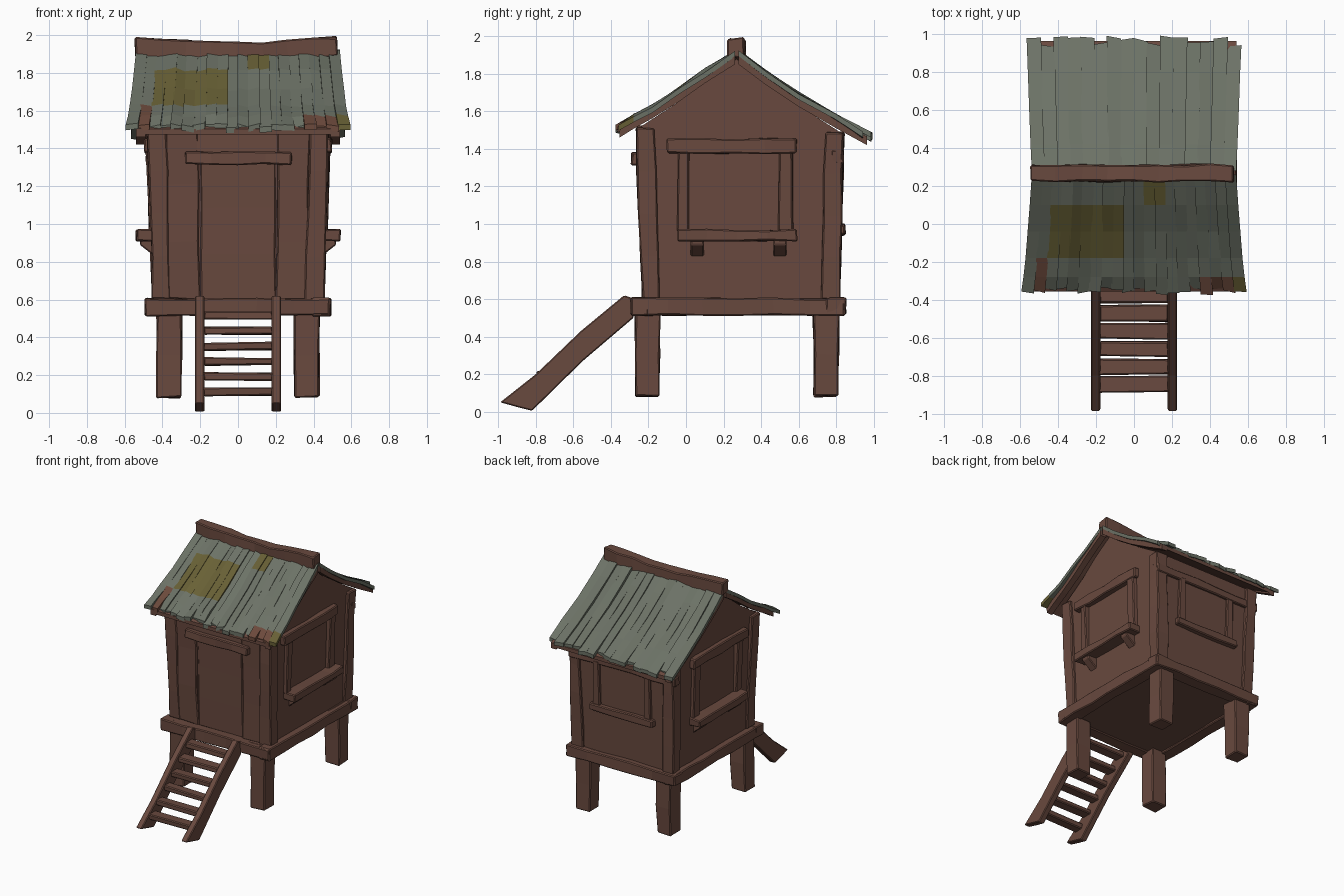
import bpy, bmesh, random
from mathutils import Vector

if "Cube" in bpy.data.objects:
    bpy.data.objects.remove(bpy.data.objects["Cube"])

random.seed(4)


def material(name, rgb):
    m = bpy.data.materials.new(name)
    m.diffuse_color = (*rgb, 1)
    m.use_nodes = True
    m.node_tree.nodes["Principled BSDF"].inputs["Base Color"].default_value = m.diffuse_color
    return m


wood = material("brown_wood", (0.141, 0.067, 0.049))
slate = material("grey_green_roof", (0.150, 0.168, 0.133))
moss = material("yellow_moss", (0.138, 0.117, 0.036))
rust = material("bare_red_wood", (0.150, 0.068, 0.045))


def finish(name, bm, mats, bevel=0.0):
    bmesh.ops.recalc_face_normals(bm, faces=bm.faces)
    me = bpy.data.meshes.new(name)
    bm.to_mesh(me)
    bm.free()
    for m in mats:
        me.materials.append(m)
    ob = bpy.data.objects.new(name, me)
    bpy.context.collection.objects.link(ob)
    if bevel:
        b = ob.modifiers.new("worn_edges", 'BEVEL')
        b.width = bevel
        b.segments = 1
    return ob


def block(name, lo, hi, lean=(0, 0), taper=0.0, cuts=0, rough=0.006):
    """Hand-cut timber: box, optionally leaning, tapered, cut along its length and roughened."""
    lo, hi = Vector(lo), Vector(hi)
    size, mid = hi - lo, (lo + hi) / 2
    bm = bmesh.new()
    bmesh.ops.create_cube(bm, size=1)
    axis = max(range(3), key=lambda i: size[i])
    if cuts:
        edges = [e for e in bm.edges
                 if abs((e.verts[0].co - e.verts[1].co)[axis]) > 0.5]
        bmesh.ops.subdivide_edges(bm, edges=edges, cuts=cuts)
    for v in bm.verts:
        t = v.co.z + 0.5
        v.co = Vector([v.co[i] * size[i] for i in range(3)])
        v.co.x *= 1 + taper * (t - 0.5)
        v.co.y *= 1 + taper * (t - 0.5)
        v.co += mid + Vector((lean[0] * t, lean[1] * t, 0))
        v.co += Vector([random.uniform(-rough, rough) for _ in range(3)])
    return finish(name, bm, [wood], 0.007)


def prism(name, pts, lo, hi, axis='x', bevel=0.006):
    """Extrude a side profile, (y, z) along x or (x, z) along y."""
    bm = bmesh.new()
    place = (lambda p, d: (d, p[0], p[1])) if axis == 'x' else (lambda p, d: (p[0], d, p[1]))
    a = [bm.verts.new(place(p, lo)) for p in pts]
    b = [bm.verts.new(place(p, hi)) for p in pts]
    bm.faces.new(a)
    bm.faces.new(b[::-1])
    for i in range(len(pts)):
        j = (i + 1) % len(pts)
        bm.faces.new((a[i], a[j], b[j], b[i]))
    return finish(name, bm, [wood], bevel)


# Walls: gabled core, slightly wider at the top
walls = prism("walls", [(-0.21, 0.55), (0.80, 0.55), (0.82, 1.49), (0.6, 1.63), (0.42, 1.75),
                        (0.27, 1.88), (0.1, 1.76), (-0.04, 1.65), (-0.24, 1.52)],
              -0.435, 0.435, bevel=0)
for v in walls.data.vertices:
    v.co.x *= 1 + 0.05 * min(v.co.z - 0.55, 0.95)

# Floor with a frame of beams
block("floor", (-0.45, -0.26, 0.53), (0.45, 0.81, 0.6))
for s in (-1, 1):
    block("floor_side_beam", (s * 0.44 - 0.05, -0.29, 0.515), (s * 0.44 + 0.05, 0.845, 0.605), cuts=5)
for y in (-0.25, 0.80):
    block("floor_end_beam", (-0.49, y - 0.05, 0.515), (0.49, y + 0.05, 0.605), cuts=4)

# Legs and corner posts
for s in (-1, 1):
    for y in (-0.205, 0.745):
        block("leg", (s * 0.365 - 0.066, y - 0.066, 0.08), (s * 0.365 + 0.066, y + 0.066, 0.53),
              taper=0.06, cuts=1)
    block("front_post", (s * 0.405 - 0.05, -0.235, 0.6), (s * 0.405 + 0.05, -0.135, 1.51),
          lean=(s * 0.025, -0.035), cuts=3)
    block("back_post", (s * 0.405 - 0.05, 0.72, 0.6), (s * 0.405 + 0.05, 0.82, 1.49),
          lean=(s * 0.025, 0.022), cuts=3)
    # Front wall planks beside the recessed door
    block("front_wall_plank", (s * 0.285 - 0.085, -0.228, 0.6), (s * 0.285 + 0.085, -0.17, 1.52),
          lean=(s * 0.01, -0.03), cuts=2)

# Door and lintel
block("door", (-0.2, -0.22, 0.6), (0.2, -0.17, 1.33), lean=(0, -0.018), cuts=2, rough=0.003)
block("wall_above_door", (-0.22, -0.25, 1.33), (0.22, -0.2, 1.52))
block("door_lintel", (-0.28, -0.29, 1.315), (0.285, -0.2, 1.38), cuts=3)

# Side windows: frame, deep sill and brackets
for s in (-1, 1):
    def side(name, y0, y1, z0, z1, out, **kw):
        x0, x1 = sorted((s * 0.42, s * out))
        return block(name, (x0, y0, z0), (x1, y1, z1), **kw)
    side("side_window_lintel", -0.1, 0.59, 1.375, 1.455, 0.495, cuts=3)
    side("side_window_jamb", -0.045, 0.02, 0.96, 1.39, 0.472, lean=(s * 0.012, 0))
    side("side_window_jamb", 0.495, 0.57, 0.96, 1.39, 0.472, lean=(s * 0.012, 0))
    side("side_window_sill", -0.045, 0.59, 0.91, 0.97, 0.54, cuts=3)
    for y in (0.06, 0.5):
        prism("sill_bracket", [(s * 0.43, 0.82), (s * 0.43, 0.92), (s * 0.52, 0.92), (s * 0.52, 0.89)],
              y - 0.035, y + 0.035, 'y')

# Back window and the long beam over it
block("back_beam", (-0.485, 0.775, 1.325), (0.475, 0.838, 1.39), cuts=4)
block("back_window_sill", (-0.29, 0.78, 0.94), (0.28, 0.85, 1.0), cuts=2)
for s in (-1, 1):
    block("back_window_jamb", (s * 0.23 - 0.03, 0.78, 0.98), (s * 0.23 + 0.03, 0.832, 1.35), lean=(0, 0.008))

# Ladder: two stringers and treads
for s in (-1, 1):
    prism("ladder_stringer", [(-0.99, 0.05), (-0.9, 0.025), (-0.82, 0.005), (-0.55, 0.27), (-0.28, 0.5),
                              (-0.27, 0.6), (-0.33, 0.62), (-0.56, 0.43), (-0.8, 0.2)],
          s * 0.203 - 0.025, s * 0.203 + 0.025)
for i in range(6):
    y, z = -0.845 + 0.094 * i, 0.11 + 0.081 * i
    block("ladder_tread", (-0.185, y - 0.045, z - 0.02), (0.185, y + 0.04, z + 0.02))

# Roof: curved slopes (y, z) from ridge to eave
front = [(0.26, 1.915), (0.1, 1.815), (-0.04, 1.715), (-0.18, 1.628), (-0.28, 1.572), (-0.355, 1.525)]
back = [(0.28, 1.915), (0.42, 1.81), (0.6, 1.69), (0.8, 1.575), (0.965, 1.485)]


def patch(x, y):
    """Stained areas on the front slope."""
    if -0.45 < x < -0.055 and -0.18 < y < 0.1 or 0.05 < x < 0.17 and y > 0.1:
        return 1
    if y < -0.28 and x > 0.5:
        return 1
    if y < -0.18 and -0.5 < x < -0.44 or y < -0.28 and 0.32 < x < 0.5:
        return 2
    return 0


def roof_slope(name, prof, count, spread, ragged, stains):
    bm = bmesh.new()
    width = 1.1 / count
    for i in range(count):
        x0 = -0.55 + i * width
        lift = [random.uniform(-0.008, 0.012) for _ in range(2)]
        reach = random.uniform(-ragged, ragged)
        rows = []
        for k, (y, z) in enumerate(prof):
            t = k / (len(prof) - 1)
            scale = 0.975 + spread * t
            row = []
            for side in (0, 1):
                x = (x0 + side * width + (side - 0.5) * 0.006) * scale
                end = reach + random.uniform(-0.012, 0.012) if t == 1 else 0
                row.append((x, y + end, z + lift[side] + random.uniform(-0.007, 0.007)
                            - abs(end) * 0.3))
            rows.append(row)
        top = [[bm.verts.new(p) for p in r] for r in rows]
        low = [[bm.verts.new((p[0], p[1], p[2] - 0.03)) for p in r] for r in rows]
        for k in range(len(prof) - 1):
            ym = (prof[k][0] + prof[k + 1][0]) / 2
            idx = patch(x0 + width / 2, ym) if stains else 0
            (a, b), (c, d) = top[k], top[k + 1]
            (e, f), (g, h) = low[k], low[k + 1]
            for q in ((a, b, d, c), (e, g, h, f), (a, c, g, e), (b, f, h, d)):
                bm.faces.new(q).material_index = idx
            if k == len(prof) - 2:
                bm.faces.new((c, d, h, g)).material_index = idx
        bm.faces.new((top[0][0], low[0][0], low[0][1], top[0][1]))
    return finish(name, bm, [slate, moss, rust])


roof_slope("front_roof_planks", front, 20, 0.1, 0.012, True)
roof_slope("back_roof_planks", back, 16, 0.05, 0.028, False)

# Timber deck under the planks, showing along gables and eaves
for name, prof in (("front_roof_deck", front), ("back_roof_deck", back)):
    line = [(y, z - 0.022) for y, z in prof]
    prism(name, line + [(y, z - 0.03) for y, z in line[::-1]], -0.52, 0.52, bevel=0)
    for s in (-1, 1):
        edge = [(y, z - 0.02) for y, z in prof]
        prism("gable_rafter", edge + [(y, z - 0.045) for y, z in edge[::-1]],
              s * 0.515 - 0.025, s * 0.515 + 0.025, bevel=0)

# Ridge beam, sagging in the middle
ridge = block("ridge_beam", (-0.54, 0.222, 1.885), (0.53, 0.312, 1.992), cuts=7, rough=0.008)
for v in ridge.data.vertices:
    v.co.z -= 0.03 * max(0, 1 - (v.co.x / 0.5) ** 2)
